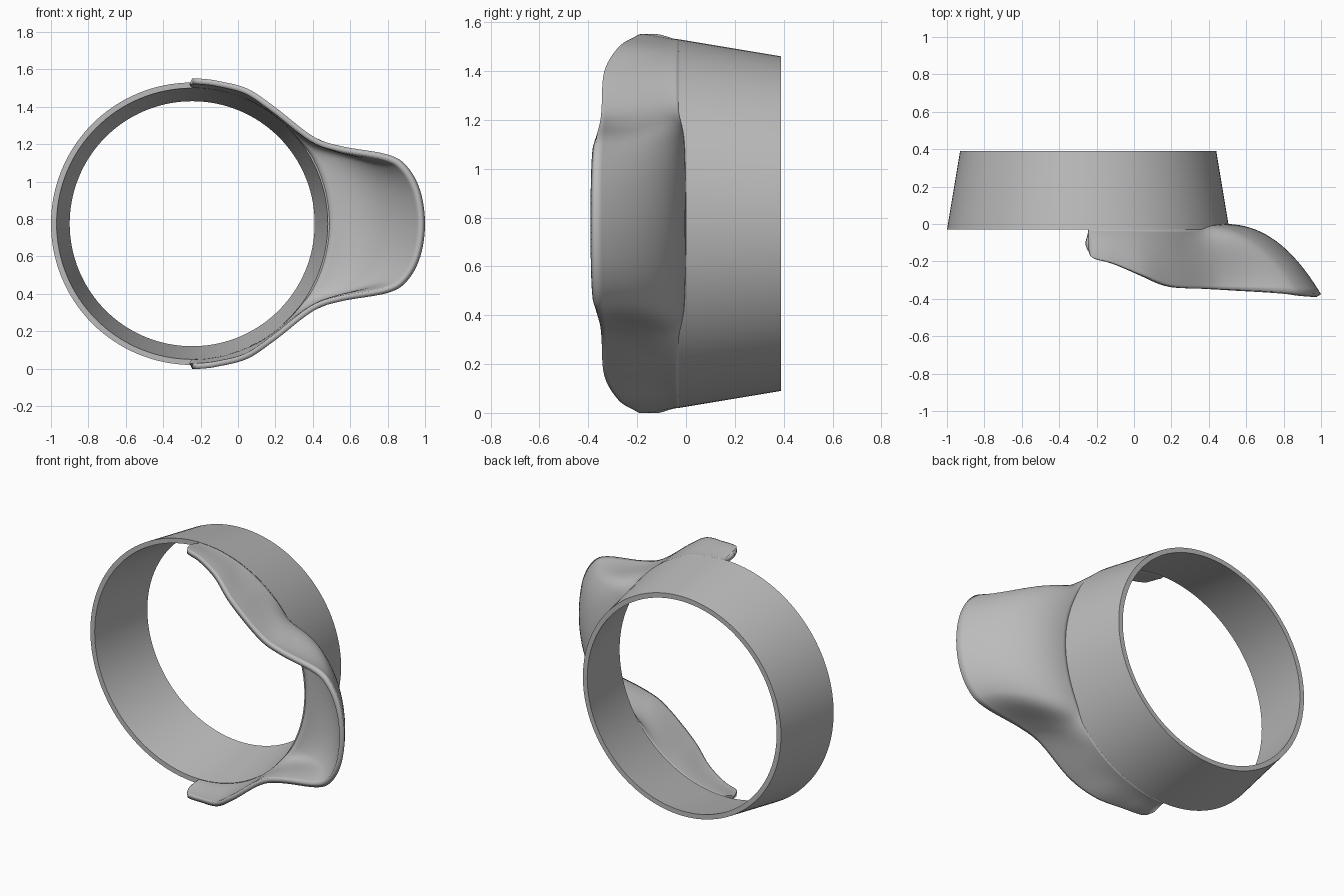
import bpy, bmesh, math
from mathutils import Vector

cube = bpy.data.objects.get("Cube")
if cube:
    bpy.data.objects.remove(cube)

CENTRE = Vector((-0.245, 0, 0.775))
WALL = 0.03

grey = bpy.data.materials.new("mid grey")
grey.use_nodes = True
colour = (0.5, 0.5, 0.5, 1)
grey.diffuse_color = colour
grey.node_tree.nodes["Principled BSDF"].inputs["Base Color"].default_value = colour


def grid_object(name, rows, closed=False):
    """Skin a list of point rows with quads."""
    bm = bmesh.new()
    verts = [[bm.verts.new(p) for p in row] for row in rows]
    pairs = list(zip(verts, verts[1:]))
    if closed:
        pairs.append((verts[-1], verts[0]))
    for a, b in pairs:
        n = len(a) if closed else len(a) - 1
        for i in range(n):
            j = (i + 1) % len(a)
            bm.faces.new((a[i], b[i], b[j], a[j]))
    mesh = bpy.data.meshes.new(name)
    bmesh.ops.recalc_face_normals(bm, faces=bm.faces) if closed else None
    bm.to_mesh(mesh)
    bm.free()
    mesh.materials.append(grey)
    obj = bpy.data.objects.new(name, mesh)
    bpy.context.collection.objects.link(obj)
    return obj


def smooth(obj):
    bpy.ops.object.select_all(action="DESELECT")
    obj.select_set(True)
    bpy.context.view_layer.objects.active = obj
    bpy.ops.object.shade_smooth_by_angle(angle=math.radians(35))


def polar(angle, radius, y):
    return CENTRE + Vector((radius * math.cos(angle), y, radius * math.sin(angle)))


# Tapered ring: a wall section swept round the y axis
section = [(0.755, -0.03), (0.685, 0.39), (0.685 - WALL, 0.39), (0.755 - WALL, -0.03)]
ring = grid_object("tapered_ring", [
    [polar(math.tau * k / 128, r, y) for r, y in section] for k in range(128)], closed=True)
smooth(ring)

# Flared guard: stations of (ring angle, edge x, edge height above centre, edge y)
stations = [
    (0, 1.0, 0, -0.375), (14, 0.975, 0.175, -0.374), (24, 0.905, 0.305, -0.37),
    (30, 0.8, 0.37, -0.363), (37, 0.55, 0.415, -0.352), (45, 0.4, 0.468, -0.346),
    (58, 0.2, 0.622, -0.335), (69, 0.05, 0.722, -0.277), (80, -0.11, 0.764, -0.212),
    (86, -0.195, 0.775, -0.19), (88.5, -0.23, 0.776, -0.172), (90, -0.245, 0.776, -0.125)]
left_half = [Vector(s) for s in stations]
right_half = [Vector((-s[0], s[1], -s[2], s[3])) for s in reversed(stations[1:])]
rail = right_half + left_half


def spline(points, steps):
    """Catmull-Rom samples through the points."""
    padded = [2 * points[0] - points[1]] + points + [2 * points[-1] - points[-2]]
    out = []
    for a, b, c, d in zip(padded, padded[1:], padded[2:], padded[3:]):
        for k in range(steps):
            t = k / steps
            out.append(b + (c - a) * t / 2 + (2 * a - 5 * b + 4 * c - d) * t * t / 2
                       + (3 * b - a - 3 * c + d) * t ** 3 / 2)
    return out + [points[-1]]


def guard_row(station, count=20):
    degrees, x, height, y = station
    angle = math.radians(degrees)
    edge = CENTRE + Vector((x - CENTRE.x, y, height))
    reach = math.hypot(x - CENTRE.x, height)
    flare = max(0, min(1, (reach - 0.775) / 0.47))
    radial = Vector((math.cos(angle), 0, math.sin(angle)))
    root = polar(angle, 0.755 - 0.02 * flare, -0.03 + 0.03 * flare)
    forward = Vector((0, (edge.y - root.y) / 3, 0))
    # Leaves the ring outward where it flares, straight forward elsewhere
    p1 = root + flare * 0.23 * radial + (1 - flare) * forward
    p2 = edge - flare * (0.125 * radial + Vector((0, -0.205, 0))) - (1 - flare) * forward
    row = []
    for k in range(count + 1):
        t = k / count
        u = 1 - t
        row.append(u ** 3 * root + 3 * u * u * t * p1 + 3 * u * t * t * p2 + t ** 3 * edge)
    return row


guard = grid_object("flared_guard", [guard_row(s) for s in spline(rail, 6)])
# Make the outer face point away from the ring axis, then thicken inward
middle = guard.data.polygons[len(guard.data.polygons) // 2]
if middle.normal.x < 0:
    guard.data.flip_normals()
shell = guard.modifiers.new("wall", "SOLIDIFY")
shell.thickness = WALL
shell.offset = -1
shell.use_even_offset = True
smooth(guard)
